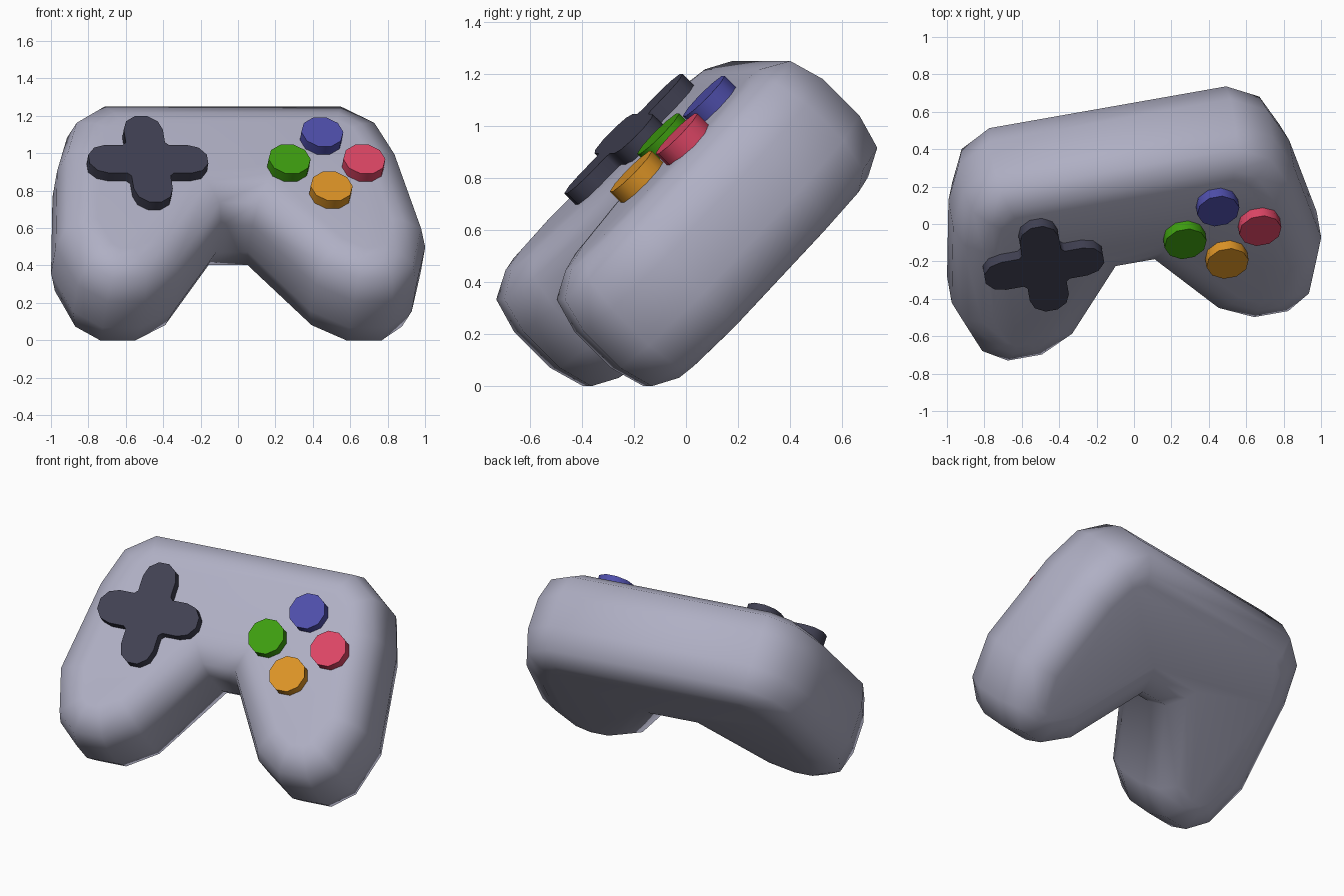
import bpy, bmesh, math
from mathutils import Matrix, Vector

if "Cube" in bpy.data.objects:
    bpy.data.objects.remove(bpy.data.objects["Cube"])

# Face plane of the pad: turned 10 degrees about z and tilted back about 45 degrees
FRAME = (Matrix.Translation((0, 0, 0.005))
         @ Matrix.Rotation(math.radians(10), 4, 'Z') @ Matrix.Rotation(math.radians(45.5), 4, 'X')
         @ Matrix.Translation((-0.03, 0, 0.42)))


def material(name, rgb):
    m = bpy.data.materials.new(name)
    m.diffuse_color = (*rgb, 1)
    m.use_nodes = True
    m.node_tree.nodes["Principled BSDF"].inputs["Base Color"].default_value = m.diffuse_color
    return m


def inset(pts, d):
    """Move a counter-clockwise outline inwards by d."""
    out = []
    for i, p in enumerate(pts):
        a = (p - pts[i - 1]).normalized()
        b = (pts[(i + 1) % len(pts)] - p).normalized()
        na, nb = Vector((-a.y, a.x)), Vector((-b.y, b.x))
        out.append(p + (na + nb) * d / (1 + na.dot(nb)))
    return out


def loft(name, rings, mat, angle):
    """Skin a stack of (outline, height) rings and cap both ends."""
    bm = bmesh.new()
    loops = [[bm.verts.new((p.x, p.y, h)) for p in pts] for pts, h in rings]
    n = len(loops[0])
    for lo, hi in zip(loops, loops[1:]):
        for i in range(n):
            j = (i + 1) % n
            bm.faces.new((lo[i], lo[j], hi[j], hi[i]))
    bm.faces.new(loops[0][::-1])
    bm.faces.new(loops[-1])
    me = bpy.data.meshes.new(name)
    bm.to_mesh(me)
    bm.free()
    me.transform(FRAME)
    me.materials.append(mat)
    ob = bpy.data.objects.new(name, me)
    bpy.context.collection.objects.link(ob)
    bpy.ops.object.select_all(action='DESELECT')
    ob.select_set(True)
    bpy.context.view_layer.objects.active = ob
    bpy.ops.object.shade_smooth_by_angle(angle=math.radians(angle))
    return ob


def polar(r, deg):
    return Vector((r * math.cos(math.radians(deg)), r * math.sin(math.radians(deg))))


# Body: mirrored two-grip outline with rounded rims
half = [(0.085, 0.34), (0.37, -0.10), (0.565, -0.227), (0.775, -0.227), (0.92, -0.105),
        (1.003, 0.18), (0.925, 0.75), (0.84, 1.0), (0.655, 1.135)]
outline = [Vector(p) for p in half] + [Vector((-x, y)) for x, y in reversed(half)]
profile = [(0.10, 0), (0.238, 0.038), (0.296, 0.14), (0.304, 0.20)]
rings = [(inset(outline, d), -h) for h, d in reversed(profile)]
rings += [(inset(outline, d), h) for h, d in profile]
loft("body", rings, material("light grey", (0.43, 0.43, 0.55)), 180)

# Direction pad: four round-ended arms
cross = []
for k in range(4):
    tip = [Vector((0.221, 0)) + polar(0.106, a) for a in (-90, -54, -18, 18, 54, 90)]
    corner = [Vector((0.125, 0.106)), Vector((0.106, 0.125))]
    rot = Matrix.Rotation(k * math.pi / 2, 2)
    cross += [rot @ p + Vector((-0.484, 0.58)) for p in tip + corner]
loft("direction_pad", [(cross, 0.24), (cross, 0.365)],
     material("charcoal", (0.052, 0.052, 0.085)), 50)

# Four round buttons in a diamond
for k, (name, rgb) in enumerate([("red", (0.72, 0.06, 0.13)), ("blue", (0.076, 0.076, 0.40)),
                                 ("green", (0.048, 0.34, 0.005)), ("orange", (0.71, 0.29, 0.019))]):
    centre = Vector((0.486, 0.58)) + polar(0.203, 90 * k)
    disc = [centre + polar(0.114, 36 * i) for i in range(10)]
    loft(name + "_button", [(disc, 0.24), (disc, 0.365)], material(name, rgb), 50)
